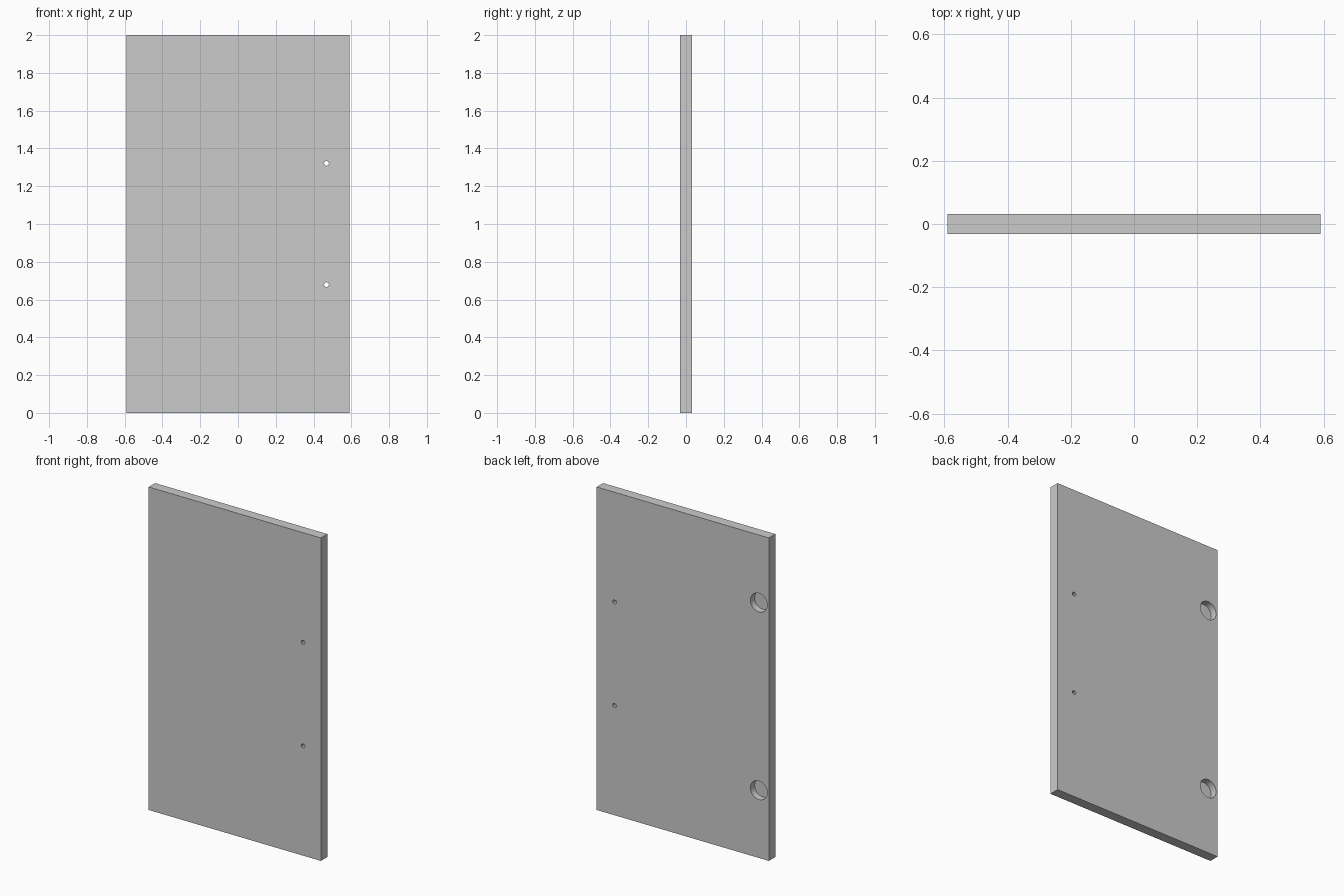
import bpy
import math

if "Cube" in bpy.data.objects:
    bpy.data.objects.remove(bpy.data.objects["Cube"])

W, T, H = 1.18, 0.063, 2.0       # door width, thickness, height
CUP_R, CUP_DEPTH = 0.058, 0.042  # blind hinge cups on the back
PIN_R = 0.0133                   # handle screw holes through the door

# Door panel
bpy.ops.mesh.primitive_cube_add(size=1, location=(0, 0, H / 2))
door = bpy.context.object
door.name = "door_panel"
door.scale = (W, T, H)
bpy.ops.object.transform_apply(location=False, rotation=False, scale=True)


def drill(x, z, radius, y_from, y_to, sides):
    """Cut a round hole along y between the two depths."""
    bpy.ops.mesh.primitive_cylinder_add(
        vertices=sides, radius=radius, depth=y_to - y_from,
        location=(x, (y_from + y_to) / 2, z), rotation=(math.pi / 2, 0, 0))
    cutter = bpy.context.object
    cutter.name = "hole_cutter"
    cutter.hide_render = True
    mod = door.modifiers.new("hole", 'BOOLEAN')
    mod.operation = 'DIFFERENCE'
    mod.solver = 'EXACT'
    mod.object = cutter
    bpy.context.view_layer.objects.active = door
    bpy.ops.object.modifier_apply(modifier=mod.name)
    bpy.data.objects.remove(cutter)


for side in (-1, 1):
    # Handle screw holes
    drill(0.468, H / 2 + side * 0.321, PIN_R, -T, T, 8)
    # Hinge cups
    drill(-0.521, H / 2 + side * 0.581, CUP_R, T / 2 - CUP_DEPTH, T, 32)

# Smooth hole walls, keep hard edges
bpy.ops.object.select_all(action='DESELECT')
door.select_set(True)
bpy.context.view_layer.objects.active = door
bpy.ops.object.shade_smooth_by_angle(angle=math.radians(30))
